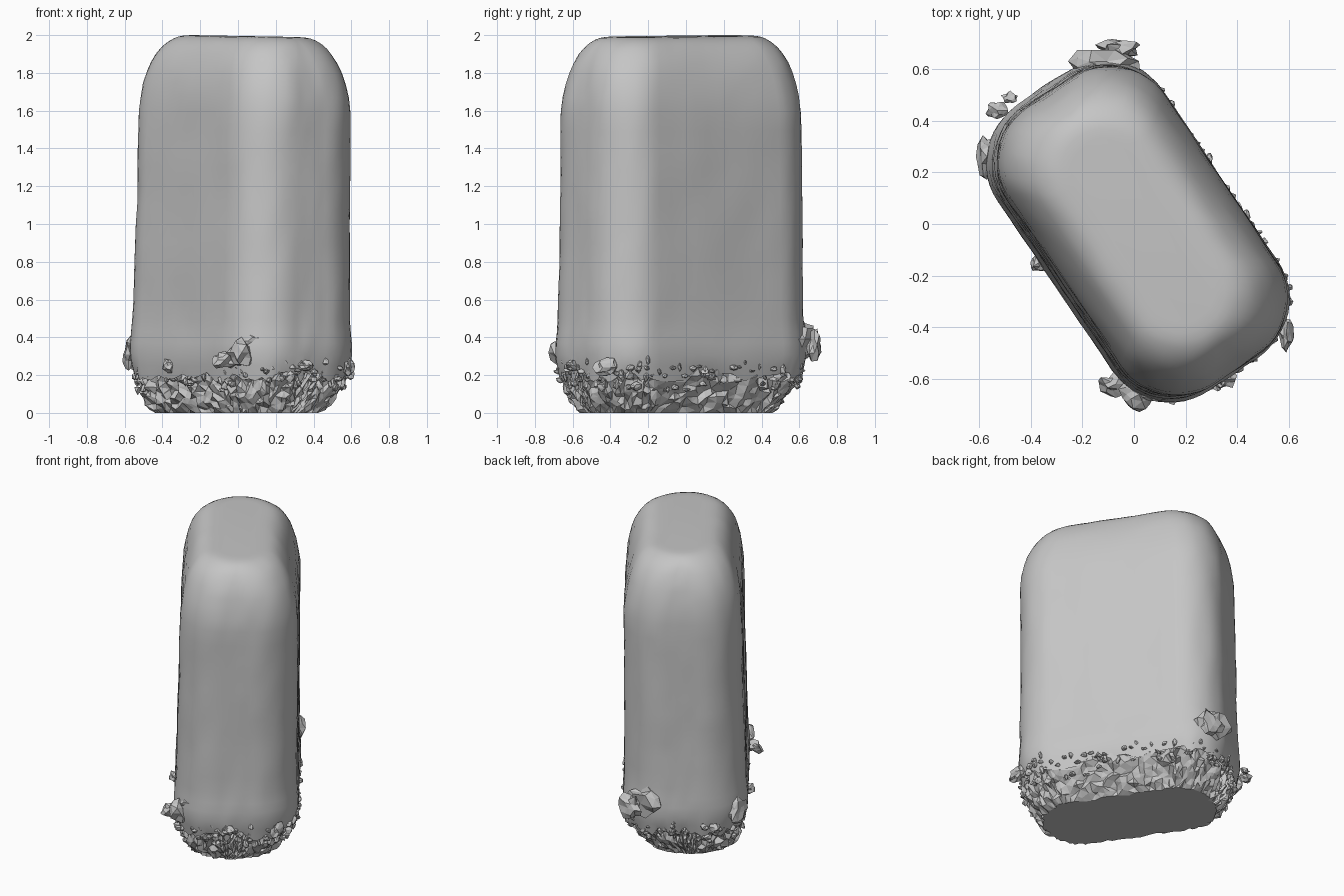
import bpy, bmesh, math, random
from mathutils import Vector, noise

random.seed(4)
if "Cube" in bpy.data.objects:
    bpy.data.objects.remove(bpy.data.objects["Cube"], do_unlink=True)

grey = bpy.data.materials.new("stone grey")
grey.use_nodes = True
grey.diffuse_color = (0.56, 0.56, 0.56, 1)
bsdf = grey.node_tree.nodes["Principled BSDF"]
bsdf.inputs["Base Color"].default_value = grey.diffuse_color
bsdf.inputs["Roughness"].default_value = 0.8

LONG, SHORT, RADIUS = 0.65, 0.368, 0.265
TURN = math.radians(-56)


def outline(inset, arc, side):
    """Turned rounded rectangle as (point, outward normal) pairs."""
    a, b = LONG - inset, SHORT - inset
    r = max(min(RADIUS - inset * 0.35, b - 0.01), 0.02)
    pts = []
    for q, (sx, sy) in enumerate([(1, 1), (-1, 1), (-1, -1), (1, -1)]):
        for i in range(arc + 1):
            t = math.pi / 2 * (q + i / arc)
            n = Vector((math.cos(t), math.sin(t)))
            pts.append((Vector((sx * (a - r), sy * (b - r))) + n * r, n))
        # straight run to the next corner
        p = pts[-1][0]
        length = 2 * (a - r) if q % 2 == 0 else 2 * (b - r)
        step = Vector((-n.y, n.x)) * length / side
        pts += [(p + step * i, n) for i in range(1, side)]
    c, s = math.cos(TURN), math.sin(TURN)
    turn = lambda v: Vector((v.x * c - v.y * s, v.x * s + v.y * c, 0))
    return [(turn(p) + Vector((0.03, -0.027, 0)), turn(n)) for p, n in pts]


def finish(name, bm, smooth):
    bmesh.ops.recalc_face_normals(bm, faces=bm.faces)
    mesh = bpy.data.meshes.new(name)
    bm.to_mesh(mesh)
    bm.free()
    mesh.materials.append(grey)
    ob = bpy.data.objects.new(name, mesh)
    bpy.context.collection.objects.link(ob)
    bpy.ops.object.select_all(action="DESELECT")
    ob.select_set(True)
    bpy.context.view_layer.objects.active = ob
    if smooth:
        bpy.ops.object.shade_smooth_by_angle(angle=math.radians(40))


def loft(bm, profile, place, arc, side):
    """Skin rings of (height, inset); place() moves each point."""
    rings = []
    for z, inset in profile:
        rings.append([bm.verts.new(place(p, n, z)) for p, n in outline(inset, arc, side)])
    for low, high in zip(rings, rings[1:]):
        for i in range(len(low)):
            j = (i + 1) % len(low)
            bm.faces.new((low[i], low[j], high[j], high[i]))
    return rings


# Smooth upright block with a flat, softly rimmed top
def place_body(p, n, z):
    wave = 0.007 * noise.noise(Vector((p.x * 4, p.y * 4, z * 3)))
    wave += 0.004 * noise.noise(Vector((p.x * 13, p.y * 13, z * 11)))
    lean = 0.016 * (min(z, 1.6) - 1.3)
    out = p + n * wave + Vector((lean, 0, 0))
    drop = 0.018 * max(0, p.x + 0.25) * z / 2
    ragged = 0.03 * random.uniform(-1, 1) if z < 0.2 else 0
    out.z = z - drop + ragged
    return out


profile = [(0.19, 0.004), (0.25, -0.008), (0.31, -0.016), (0.37, -0.015), (0.43, -0.01)]
profile += [(0.5 + 0.1 * i, 0.001 * i - 0.006) for i in range(12)]
profile += [(1.68, 0.013), (1.75, 0.025), (1.81, 0.04), (1.86, 0.057),
            (1.905, 0.079), (1.94, 0.102), (1.965, 0.126), (1.983, 0.153),
            (1.993, 0.18), (1.998, 0.21), (2.0, 0.25)]
bm = bmesh.new()
rings = loft(bm, profile, place_body, 12, 10)
bm.faces.new(rings[-1])
finish("smooth_block", bm, True)


# The foot slides to one side towards the ground
def foot_slide(z):
    return Vector((-0.036, -0.028, 0)) * max(0, 1 - z / 0.25)


# Jagged broken foot with a flat underside
def place_foot(p, n, z):
    rough = 0.024 if z > 0 else 0.015
    out = p + n * random.uniform(-rough, rough) + foot_slide(z)
    out += Vector((-n.y, n.x, 0)) * random.uniform(-0.008, 0.008)
    out.z = z + (random.uniform(-0.012, 0.012) if z > 0 else 0)
    return out


foot = [(0, 0.112), (0.025, 0.09), (0.05, 0.072), (0.08, 0.057),
        (0.11, 0.044), (0.14, 0.033), (0.17, 0.023), (0.2, 0.018), (0.23, 0.028)]
bm = bmesh.new()
rings = loft(bm, foot, place_foot, 18, 18)
bm.faces.new(rings[0])
bmesh.ops.triangulate(bm, faces=bm.faces)
finish("broken_foot", bm, False)


# Loose shards and crumbs
def shard(bm, centre, size, detail):
    made = bmesh.ops.create_icosphere(bm, subdivisions=detail, radius=1)["verts"]
    for v in made:
        k = random.uniform(0.55, 1.15)
        v.co = Vector(centre) + Vector([v.co[i] * size[i] * k for i in range(3)])
        v.co.z = max(v.co.z, 0)


bm = bmesh.new()
edge = outline(0.0, 18, 18)
for i in range(160):
    p, n = random.choice(edge)
    z = random.triangular(0.1, 0.29, 0.21)
    inset = 0.05 * max(0, 0.2 - z) / 0.15
    c = p + n * (random.uniform(-0.01, 0.008) - inset) + foot_slide(z)
    size = [random.uniform(0.01, 0.03) for _ in range(3)]
    shard(bm, (c.x, c.y, z), size, 1)
finish("rim_crumbs", bm, False)

# Larger clumps sticking out around the foot: centre, half size
clumps = [
    ((-0.12, 0.61, 0.39), (0.15, 0.07, 0.12)),
    ((-0.06, 0.68, 0.36), (0.09, 0.045, 0.09)),
    ((-0.57, 0.26, 0.31), (0.05, 0.09, 0.09)),
    ((-0.53, 0.44, 0.25), (0.045, 0.04, 0.03)),
    ((-0.48, 0.49, 0.26), (0.035, 0.025, 0.02)),
    ((-0.37, -0.15, 0.25), (0.04, 0.04, 0.04)),
    ((0.59, -0.42, 0.24), (0.03, 0.07, 0.05)),
    ((0.35, -0.6, 0.25), (0.05, 0.04, 0.03)),
    ((-0.07, -0.62, 0.28), (0.08, 0.05, 0.05)),
    ((0.02, -0.66, 0.32), (0.08, 0.06, 0.08)),
    ((0.1, -0.66, 0.38), (0.08, 0.03, 0.035)),
]
bm = bmesh.new()
for centre, size in clumps:
    shard(bm, centre, size, 2)
finish("foot_clumps", bm, False)
